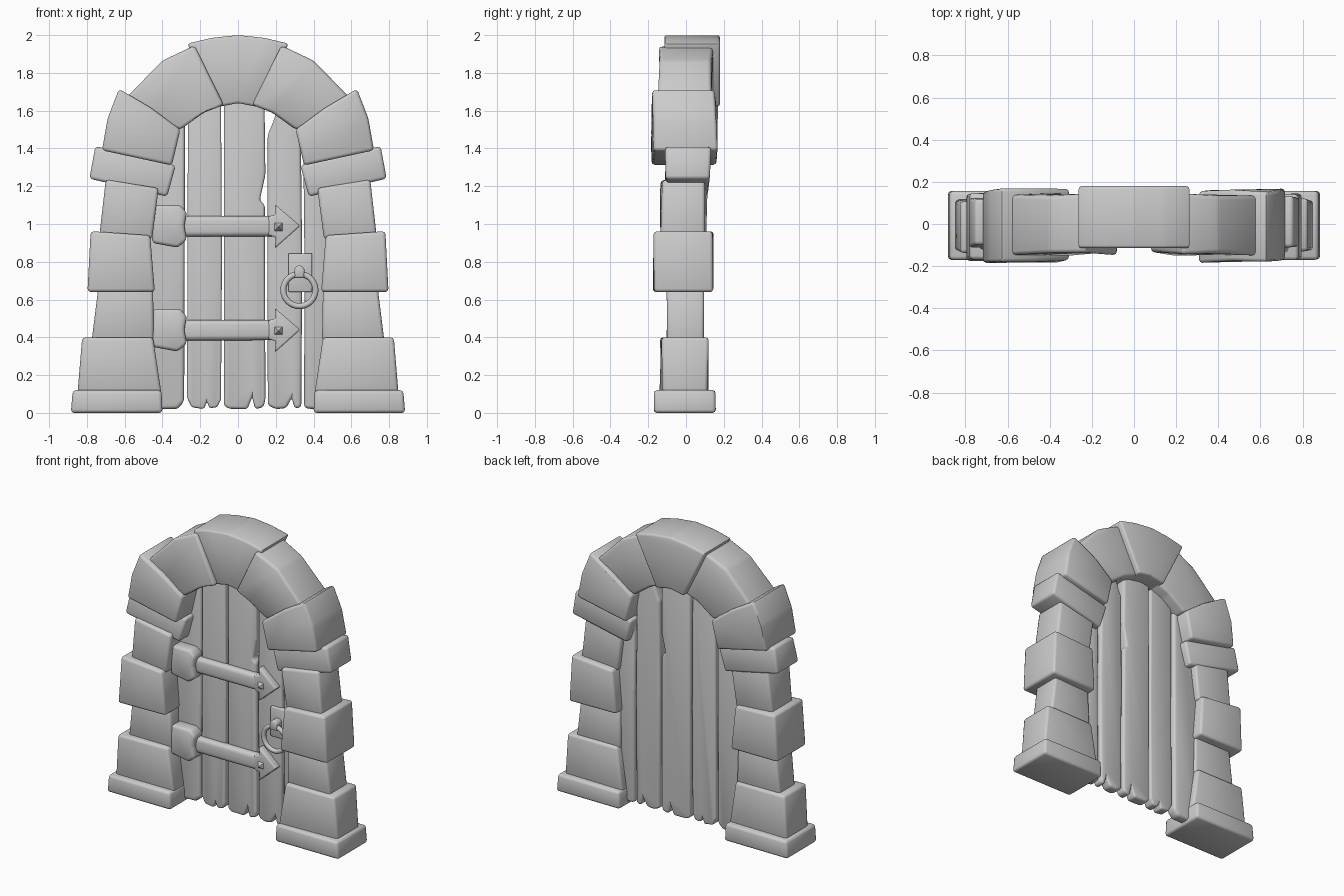
import bpy, bmesh, math, random

if "Cube" in bpy.data.objects:
    bpy.data.objects.remove(bpy.data.objects["Cube"])

random.seed(4)


def finish(name, bm):
    bmesh.ops.recalc_face_normals(bm, faces=bm.faces)
    mesh = bpy.data.meshes.new(name)
    bm.to_mesh(mesh)
    bm.free()
    ob = bpy.data.objects.new(name, mesh)
    bpy.context.collection.objects.link(ob)
    bpy.ops.object.select_all(action='DESELECT')
    ob.select_set(True)
    bpy.context.view_layer.objects.active = ob
    bpy.ops.object.shade_smooth_by_angle(angle=math.radians(50))
    return ob


def prism(name, pts, y0, y1, bevel=0.015, seg=2, jitter=0.0):
    """Outline in the xz plane, extruded from y0 to y1, with rounded edges."""
    bm = bmesh.new()
    front = [bm.verts.new((x, y0 + random.uniform(-.3, .7) * jitter, z)) for x, z in pts]
    back = [bm.verts.new((x, y1 - random.uniform(-.3, .7) * jitter, z)) for x, z in pts]
    bm.faces.new(front)
    bm.faces.new(back[::-1])
    n = len(pts)
    for i in range(n):
        j = (i + 1) % n
        bm.faces.new((front[j], front[i], back[i], back[j]))
    bmesh.ops.recalc_face_normals(bm, faces=bm.faces)
    bmesh.ops.bevel(bm, geom=bm.edges[:], offset=bevel, offset_type='OFFSET',
                    segments=seg, profile=0.5, affect='EDGES', clamp_overlap=True)
    return finish(name, bm)


def torus(name, center, R, r, n=32, m=10):
    bm = bmesh.new()
    rings = []
    for i in range(n):
        a = 2 * math.pi * i / n
        ring = []
        for k in range(m):
            b = 2 * math.pi * k / m
            d = R + r * math.cos(b)
            ring.append(bm.verts.new((center[0] + d * math.cos(a),
                                      center[1] + r * math.sin(b),
                                      center[2] + d * math.sin(a))))
        rings.append(ring)
    for i in range(n):
        for k in range(m):
            p, q = rings[i], rings[(i + 1) % n]
            bm.faces.new((p[k], q[k], q[(k + 1) % m], p[(k + 1) % m]))
    return finish(name, bm)


# Arch stones, left side outlines with depth range (mirrored to the right)
stones = [
    ("plinth", [(-.885, 0), (-.40, 0), (-.405, .12), (-.875, .12)], -.17, .157),
    ("foot_stone", [(-.85, .10), (-.405, .10), (-.45, .40), (-.825, .40)], -.137, .117),
    ("lower_stone", [(-.775, .38), (-.445, .38), (-.45, .66), (-.74, .66)], -.105, .092),
    ("middle_stone", [(-.797, .64), (-.44, .64), (-.465, .94), (-.78, .962)], -.172, .146),
    ("upper_stone", [(-.735, .93), (-.455, .92), (-.42, 1.19), (-.70, 1.235)], -.133, .113),
    ("spring_stone", [(-.787, 1.24), (-.375, 1.145), (-.33, 1.31), (-.755, 1.412)], -.108, .128),
    ("shoulder_stone", [(-.72, 1.39), (-.35, 1.31), (-.305, 1.50), (-.46, 1.615),
                        (-.63, 1.715), (-.69, 1.56)], -.18, .165),
    ("arch_stone", [(-.60, 1.66), (-.47, 1.55), (-.305, 1.50), (-.18, 1.59), (-.075, 1.63),
                    (-.23, 1.945), (-.40, 1.865)], -.147, .142),
]
for name, pts, y0, y1 in stones:
    for side, s in (("left", 1), ("right", -1)):
        jit = 0.003 if name == "plinth" else 0.02
        prism(f"{name}_{side}", [(x * s, z) for x, z in pts], y0, y1, 0.017, 2, jit)
prism("keystone", [(-.268, 1.955), (-.105, 1.62), (0, 1.64), (.105, 1.62),
                   (.268, 1.955), (.14, 1.985), (0, 2.0), (-.14, 1.985)], -.115, .18, 0.014)

# Door planks with ragged bottoms and worn upper ends
planks = [
    [(-.49, .03), (-.41, .02), (-.32, .02), (-.285, .06), (-.283, .7), (-.28, 1.56), (-.36, 1.50), (-.49, 1.35)],
    [(-.27, .08), (-.245, .03), (-.18, .02), (-.165, .06), (-.15, .025), (-.11, .03), (-.09, .07),
     (-.085, .8), (-.09, 1.66), (-.265, 1.58)],
    [(-.075, .04), (-.05, .022), (.05, .02), (.075, .085), (.09, .02), (.135, .03), (.145, .07),
     (.142, 1.10), (.115, 1.125), (.145, 1.26), (.14, 1.67), (-.075, 1.68)],
    [(.158, .04), (.20, .02), (.255, .025), (.285, .08), (.30, .022), (.335, .03), (.34, .8),
     (.332, 1.52), (.21, 1.62), (.19, 1.55), (.157, 1.47), (.155, .8)],
    [(.35, .025), (.40, .02), (.49, .03), (.49, 1.35), (.42, 1.45), (.345, 1.49), (.352, .8)],
]
for i, pts in enumerate(planks):
    off = random.uniform(-.005, .005)
    prism(f"plank_{i + 1}", pts, -.012 + off, .066 + off, 0.02, 3)

# Strap hinges: plate, bar, arrow tip and pointed rivet
for label, z in (("upper", .99), ("lower", .44)):
    prism(f"{label}_hinge_bar", [(-.40, z - .057), (.21, z - .055), (.21, z + .052), (-.40, z + .052)],
          -.055, .01, 0.026, 3)
    prism(f"{label}_hinge_plate", [(-.455, z - .09), (-.32, z - .115), (-.27, z - .075), (-.285, z),
                                   (-.27, z + .07), (-.305, z + .11), (-.45, z + .11)],
          -.092, .01, 0.018, 2)
    prism(f"{label}_hinge_tip", [(.195, z - .12), (.33, z), (.195, z + .115), (.20, z + .06),
                                 (.16, z + .05), (.16, z - .05), (.20, z - .06)],
          -.057, .01, 0.010, 2)
    bm = bmesh.new()
    bmesh.ops.create_cone(bm, cap_ends=True, segments=4, radius1=.034, radius2=0, depth=.035)
    for v in bm.verts:
        x, y, h = v.co
        c = math.sqrt(.5)
        v.co = (.215 + (x - y) * c, -.07 - h, z - .005 + (x + y) * c)
    finish(f"{label}_hinge_rivet", bm)

# Ring handle on its back plate
prism("handle_plate", [(.267, .64), (.392, .64), (.392, .845), (.267, .845)], -.028, .01, 0.006)
prism("handle_lug", [(.30, .715), (.35, .715), (.352, .765), (.335, .78), (.315, .78), (.298, .765)],
      -.082, -.01, 0.008)
torus("handle_ring", (.325, -.062, .65), .085, .016)
